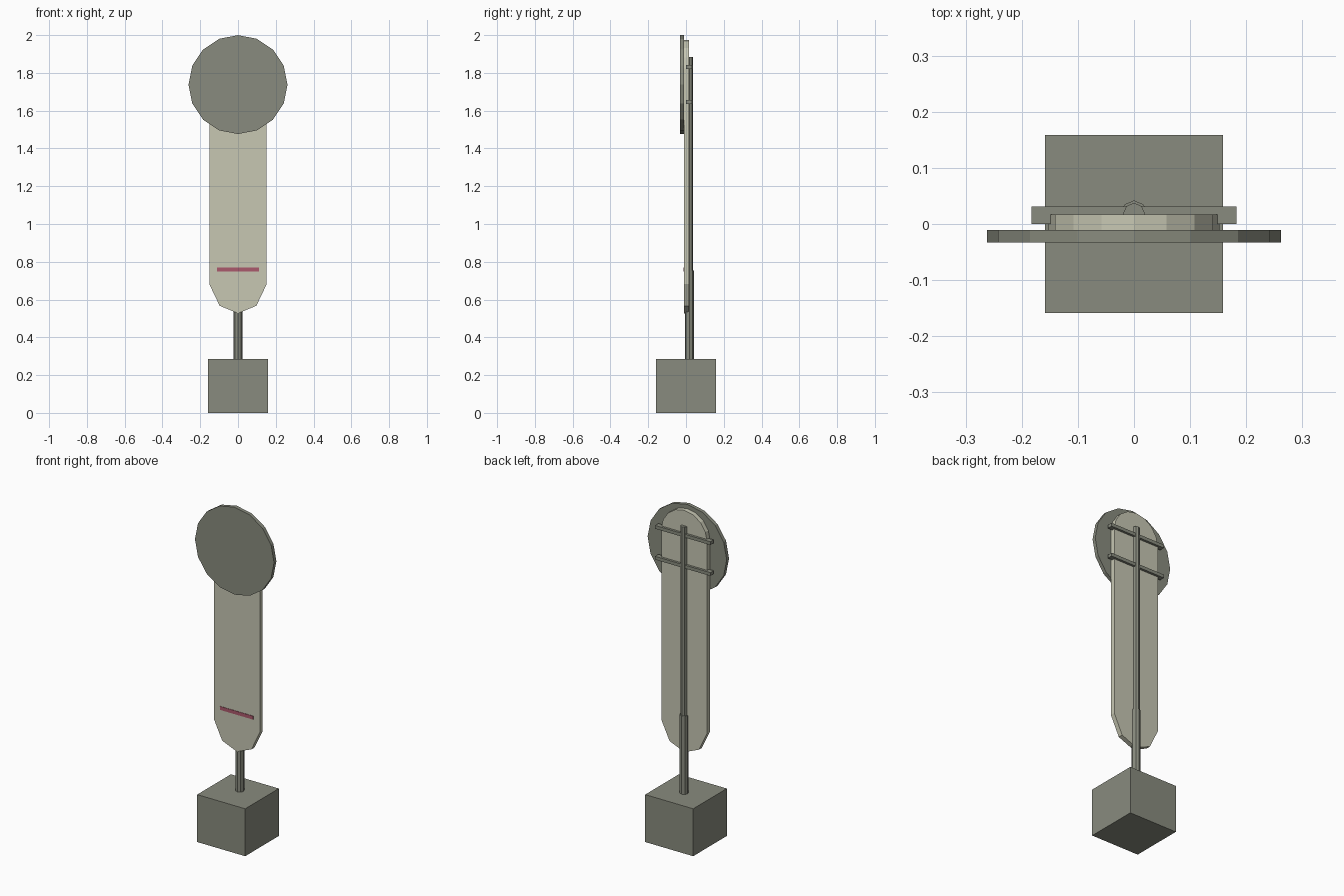
import bpy
import bmesh
from math import cos, sin, pi, radians
from mathutils import Matrix

cube = bpy.data.objects.get("Cube")
if cube:
    bpy.data.objects.remove(cube, do_unlink=True)


def material(name, rgb):
    mat = bpy.data.materials.new(name)
    mat.use_nodes = True
    color = (*rgb, 1)
    mat.diffuse_color = color
    mat.node_tree.nodes["Principled BSDF"].inputs["Base Color"].default_value = color
    return mat


metal = material("grey green metal", (0.25, 0.26, 0.21))
cream = material("pale cream", (0.57, 0.57, 0.45))
red = material("muted red", (0.41, 0.10, 0.15))


def finish(name, bm, mat):
    bmesh.ops.recalc_face_normals(bm, faces=bm.faces)
    mesh = bpy.data.meshes.new(name)
    bm.to_mesh(mesh)
    bm.free()
    mesh.materials.append(mat)
    obj = bpy.data.objects.new(name, mesh)
    bpy.context.collection.objects.link(obj)
    return obj


def box(name, low, high, mat):
    bm = bmesh.new()
    size = [h - l for l, h in zip(low, high)]
    mid = [(h + l) / 2 for l, h in zip(low, high)]
    bmesh.ops.create_cube(bm, size=1, matrix=Matrix.Translation(mid) @ Matrix.Diagonal((*size, 1)))
    return finish(name, bm, mat)


def slab(name, outline, front, back, mat):
    """Extrude an x-z outline from the front to the back y."""
    bm = bmesh.new()
    face = bm.faces.new([bm.verts.new((x, front, z)) for x, z in outline])
    new = bmesh.ops.extrude_face_region(bm, geom=[face])["geom"]
    verts = [v for v in new if isinstance(v, bmesh.types.BMVert)]
    bmesh.ops.translate(bm, vec=(0, back - front, 0), verts=verts)
    return finish(name, bm, mat)


def pole(name, radius, bottom, top):
    bm = bmesh.new()
    bmesh.ops.create_cone(bm, cap_ends=True, segments=8, radius1=radius, radius2=radius,
                          depth=top - bottom,
                          matrix=Matrix.Translation((0, 0.018, (top + bottom) / 2)))
    return finish(name, bm, metal)


def arc(radius, height, start, end, steps):
    angles = [radians(start + (end - start) * i / steps) for i in range(steps + 1)]
    return [(radius * cos(a), height + radius * sin(a)) for a in angles]


# Base and two-stage post
box("base_block", (-0.159, -0.159, 0), (0.159, 0.159, 0.284), metal)
pole("lower_post", 0.024, 0.28, 0.753)
pole("upper_post", 0.0195, 0.75, 1.883)

# Long panel: round top, coarse tapered bottom
panel = arc(0.152, 1.823, 0, 180, 8)
panel += [(-0.152, 0.682), (-0.097, 0.567), (0, 0.527), (0.097, 0.567), (0.152, 0.682)]
slab("sign_panel", panel, -0.011, 0.017, cream)

# Round plate on the front
slab("round_plate", arc(0.262, 1.738, 0, 337.5, 15), -0.033, -0.011, metal)

# Painted stripe
box("red_stripe", (-0.11, -0.0135, 0.749), (0.11, -0.01, 0.77), red)

# Rear brackets
for label, z in (("upper", 1.831), ("lower", 1.646)):
    box(label + "_bracket", (-0.183, 0, z - 0.01), (0.183, 0.031, z + 0.01), metal)
